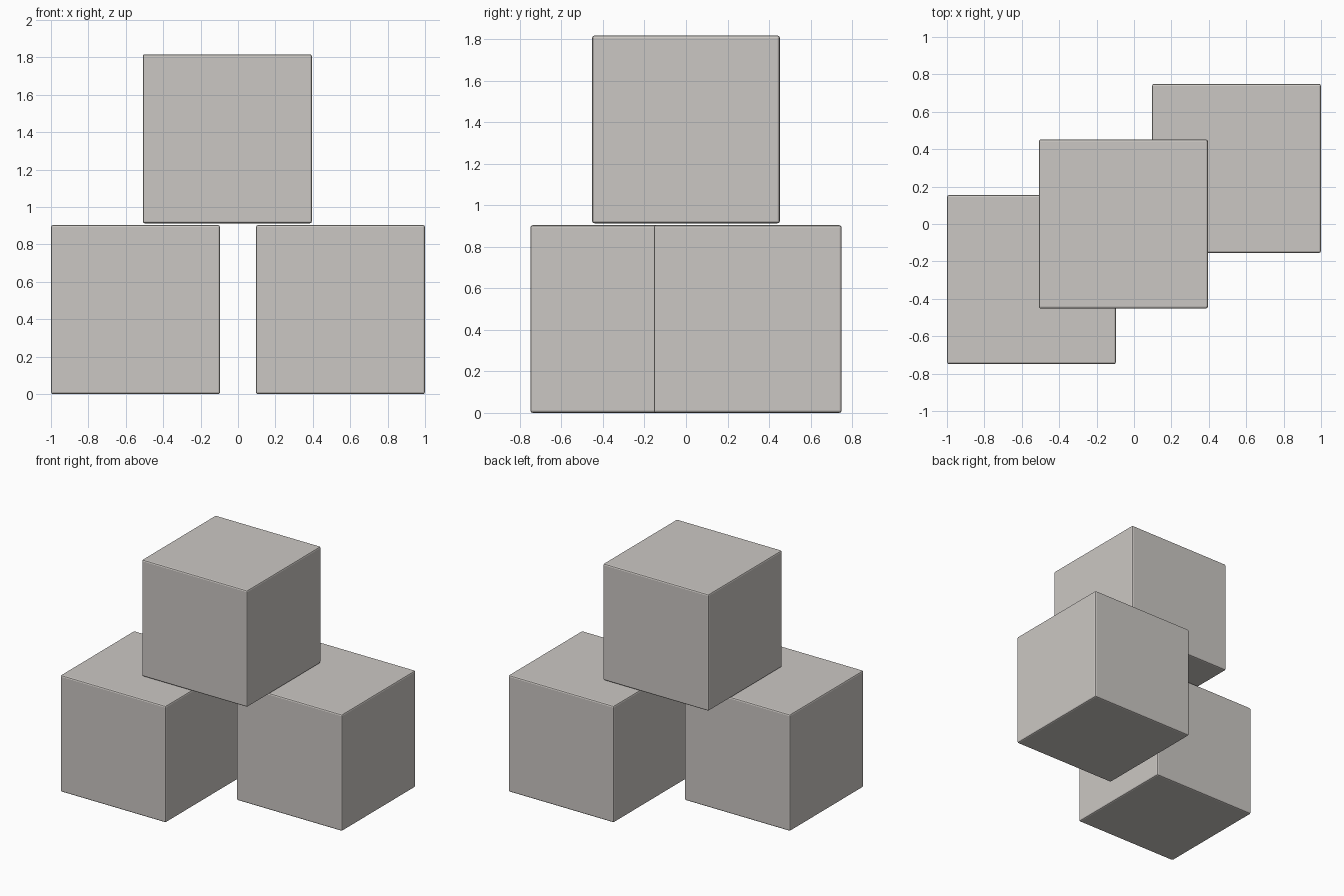
import bpy

if "Cube" in bpy.data.objects:
    bpy.data.objects.remove(bpy.data.objects["Cube"])

SIZE = 0.904      # cube edge length
STEP = 0.913      # vertical spacing, leaves a hairline gap

stone = bpy.data.materials.new("warm_light_grey")
stone.diffuse_color = (0.60, 0.573, 0.548, 1.0)
stone.use_nodes = True
stone.node_tree.nodes["Principled BSDF"].inputs["Base Color"].default_value = stone.diffuse_color


def block(name, x, y, level):
    """Cube with a narrow rounded edge, resting on the given level."""
    bpy.ops.mesh.primitive_cube_add(
        size=SIZE, location=(x, y, SIZE / 2 + level * STEP))
    ob = bpy.context.object
    ob.name = name
    ob.data.materials.append(stone)
    bevel = ob.modifiers.new("edge_round", 'BEVEL')
    bevel.width = 0.011
    bevel.segments = 2
    return ob


# Two staggered base blocks and one bridging them
block("left_block", -0.548, -0.297, 0)
block("right_block", 0.548, 0.297, 0)
block("top_block", -0.057, 0.0, 1)
